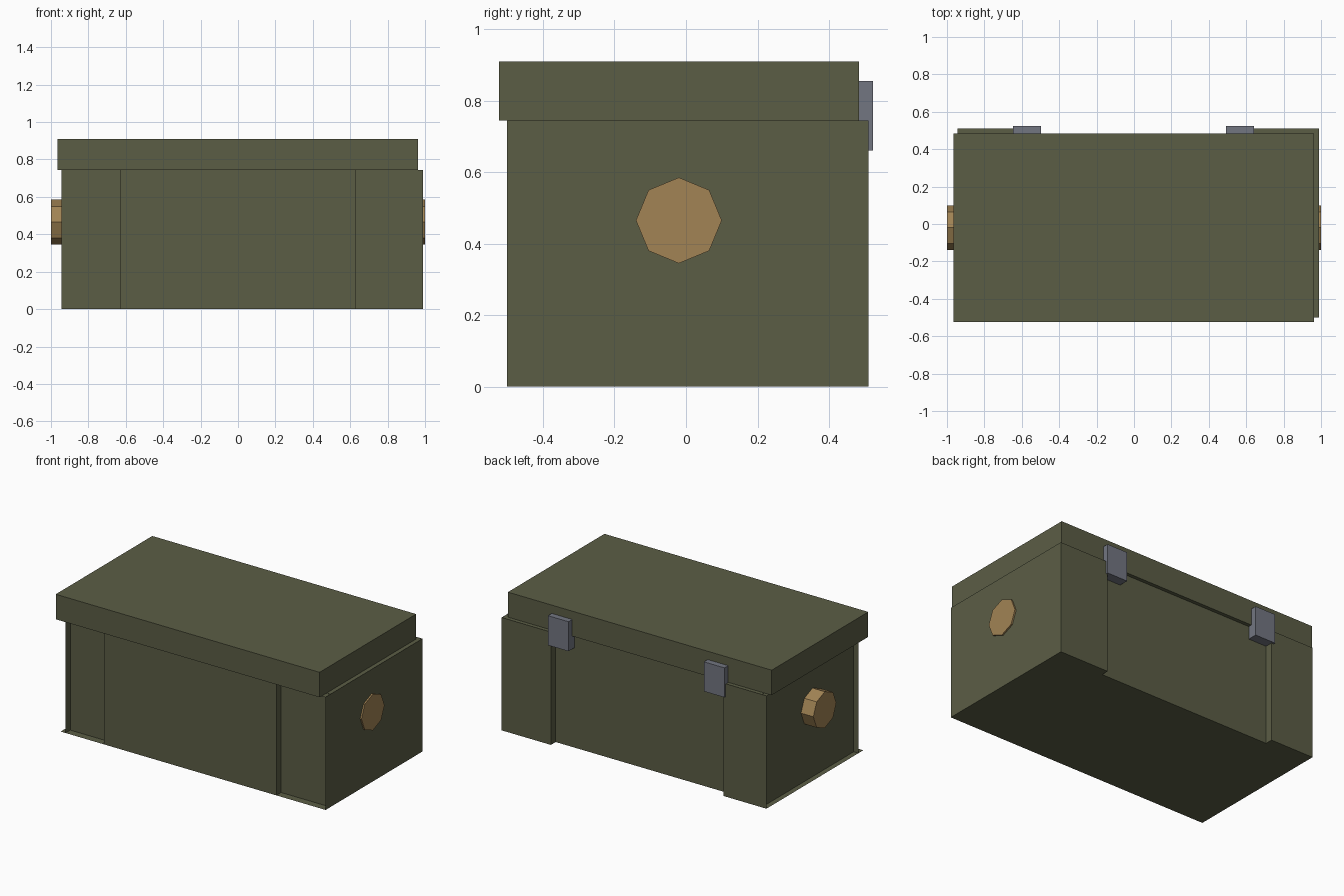
import bpy, bmesh, math
from mathutils import Matrix

if "Cube" in bpy.data.objects:
    bpy.data.objects.remove(bpy.data.objects["Cube"])

BODY_TOP = 0.745


def material(name, rgb):
    m = bpy.data.materials.new(name)
    m.diffuse_color = (*rgb, 1)
    m.use_nodes = True
    m.node_tree.nodes["Principled BSDF"].inputs["Base Color"].default_value = m.diffuse_color
    return m


GREEN = material("olive_paint", (0.105, 0.11, 0.06))
STEEL = material("steel", (0.17, 0.18, 0.22))
WOOD = material("wood", (0.36, 0.23, 0.09))


def finish(name, bm, mat):
    me = bpy.data.meshes.new(name)
    bm.to_mesh(me)
    bm.free()
    me.materials.append(mat)
    ob = bpy.data.objects.new(name, me)
    bpy.context.collection.objects.link(ob)
    return ob


def box(name, lo, hi, mat):
    bm = bmesh.new()
    bmesh.ops.create_cube(bm, size=1)
    for v in bm.verts:
        v.co = [a + (c + 0.5) * (b - a) for a, b, c in zip(lo, hi, v.co)]
    return finish(name, bm, mat)


def wall(name, path):
    """Thin sheet standing on a plan path."""
    bm = bmesh.new()
    cols = [[bm.verts.new((x, y, z)) for z in (0, BODY_TOP)] for x, y in path]
    for a, b in zip(cols, cols[1:]):
        bm.faces.new((a[0], b[0], b[1], a[1]))
    return finish(name, bm, GREEN)


def sheet(name, outline, z, up):
    bm = bmesh.new()
    f = bm.faces.new([bm.verts.new((x, y, z)) for x, y in outline])
    f.normal_update()
    if (f.normal.z > 0) != up:
        f.normal_flip()
    return finish(name, bm, GREEN)


# Stepped long walls: same plan profile front and back
L, R, S = -0.945, 0.99, 0.63


def profile(y_end, y_mid):
    return [(L, y_end), (-S, y_end), (-S, y_mid), (S, y_mid), (S, y_end), (R, y_end)]


back = profile(0.51, 0.46)
wall("front_wall", profile(-0.45, -0.50))
wall("back_wall", back[::-1])

# Flat end walls, the left one set in from the corner
wall("right_wall", [(R, -0.50), (R, 0.51)])
wall("left_wall", [(-0.91, 0.51), (-0.91, -0.50)])

# Floor and top sheets, notched along the back wall
outline = [(R, -0.50), (L, -0.50)] + back
sheet("floor", outline, 0, False)
sheet("body_top", outline, BODY_TOP - 0.002, True)

# Lid
box("lid", (-0.965, -0.523, BODY_TOP), (0.962, 0.484, 0.91), GREEN)

# Latches on the back
for side, x in (("left", -0.572), ("right", 0.567)):
    box(side + "_latch", (x - 0.075, 0.46, 0.66), (x + 0.075, 0.523, 0.855), STEEL)

# Octagonal end handles
for side, x0, x1 in (("left", -1.0, -0.90), ("right", 0.90, 1.0)):
    bm = bmesh.new()
    bmesh.ops.create_cone(
        bm, cap_ends=True, segments=8, radius1=0.12, radius2=0.12, depth=x1 - x0,
        matrix=Matrix.Translation(((x0 + x1) / 2, -0.02, 0.465))
        @ Matrix.Rotation(math.pi / 2, 4, 'Y'))
    finish(side + "_handle", bm, WOOD)
